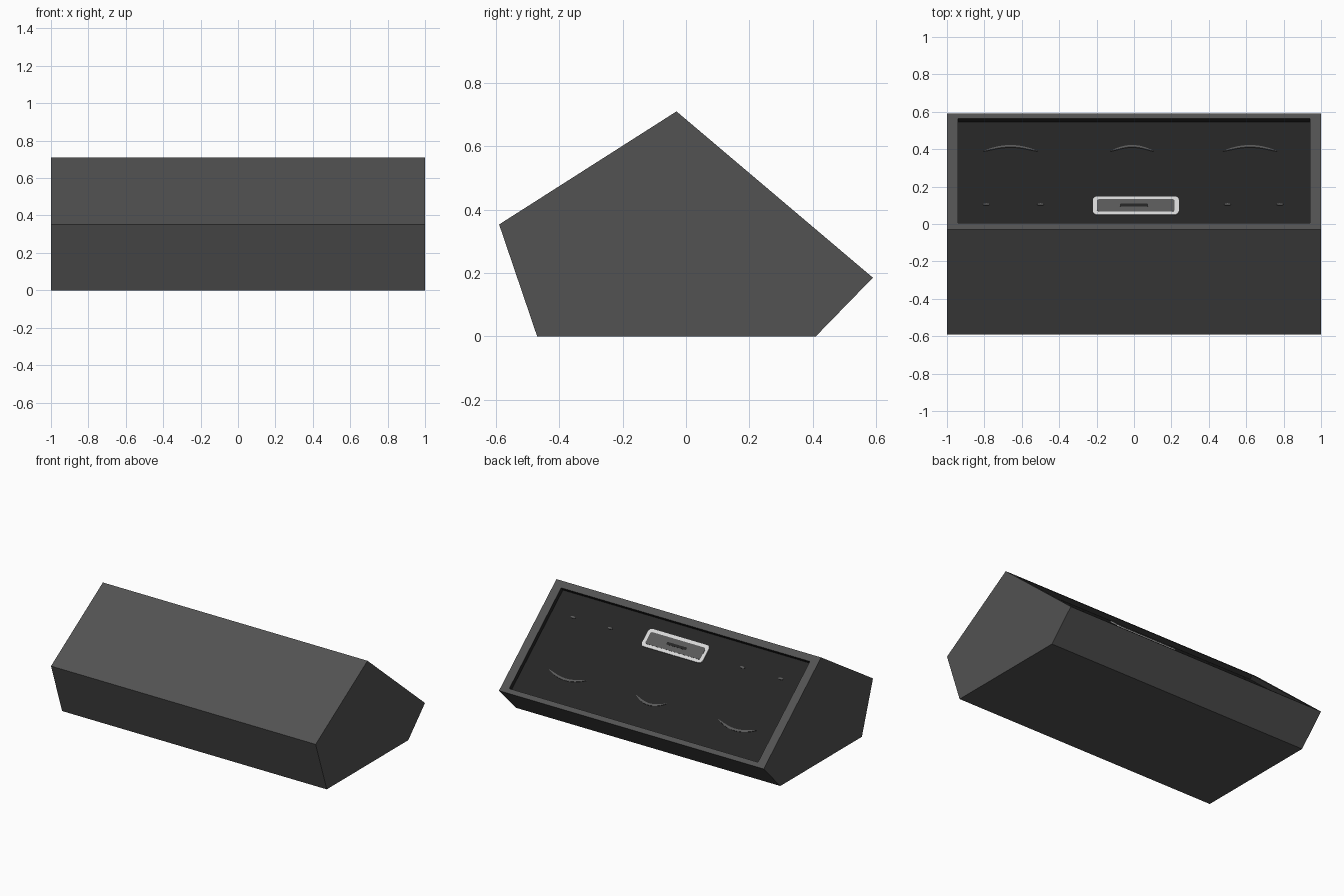
import bpy, bmesh, math
from mathutils import Vector, Matrix

if "Cube" in bpy.data.objects:
    bpy.data.objects.remove(bpy.data.objects["Cube"])


def mat(name, v):
    m = bpy.data.materials.new(name)
    m.diffuse_color = (v, v, v, 1)
    m.use_nodes = True
    m.node_tree.nodes["Principled BSDF"].inputs["Base Color"].default_value = m.diffuse_color
    return m


CASE = mat("case charcoal", 0.085)
GRILLE = mat("grille black", 0.018)
TRIM = mat("trim pale grey", 0.68)
HORN = mat("horn grey", 0.10)

# Frame of the sloped speaker face: x across, s down the slope, n outward
TOP, LOW = Vector((0, -0.03, 0.71)), Vector((0, 0.59, 0.185))
T = (LOW - TOP).normalized()
N = Vector((0, -T.z, T.y))
DEPTH = 0.03


def on_face(x, s, h=0.0):
    return Vector((x, 0, 0)) + TOP + T * s + N * h


def finish(bm, name, *mats):
    bmesh.ops.recalc_face_normals(bm, faces=bm.faces)
    me = bpy.data.meshes.new(name)
    bm.to_mesh(me)
    bm.free()
    for m in mats:
        me.materials.append(m)
    ob = bpy.data.objects.new(name, me)
    bpy.context.collection.objects.link(ob)
    return ob


def plate(name, outline, h0, h1, m):
    """Flat plate on the sloped face from an (x, s) outline."""
    bm = bmesh.new()
    f = bm.faces.new([bm.verts.new(on_face(x, s, h0 - DEPTH)) for x, s in outline])
    r = bmesh.ops.extrude_face_region(bm, geom=[f])
    vs = [e for e in r["geom"] if isinstance(e, bmesh.types.BMVert)]
    bmesh.ops.translate(bm, verts=vs, vec=N * (h1 - h0))
    return finish(bm, name, m)


def rounded(cx, cs, w, h, r, seg=4):
    pts = []
    for k, (sx, sy) in enumerate(((1, 1), (-1, 1), (-1, -1), (1, -1))):
        for i in range(seg + 1):
            a = math.pi / 2 * (k + i / seg)
            pts.append((cx + sx * (w / 2 - r) + r * math.cos(a),
                        cs + sy * (h / 2 - r) + r * math.sin(a)))
    return pts


# Wedge cabinet with a recessed sloped face
bm = bmesh.new()
profile = [(-0.47, 0), (0.41, 0), (0.59, 0.185), (-0.03, 0.71), (-0.59, 0.353)]
side = bm.faces.new([bm.verts.new((-1, y, z)) for y, z in profile])
r = bmesh.ops.extrude_face_region(bm, geom=[side], use_keep_orig=True)
bmesh.ops.translate(bm, vec=(2, 0, 0),
                    verts=[e for e in r["geom"] if isinstance(e, bmesh.types.BMVert)])
bmesh.ops.recalc_face_normals(bm, faces=bm.faces)
slope = max(bm.faces, key=lambda f: f.normal.dot(N))
bmesh.ops.inset_individual(bm, faces=[slope], thickness=0.04)
for v in slope.verts:
    upper = v.co.z > 0.45
    v.co = on_face(math.copysign(0.94, v.co.x), 0.046 if upper else 0.78)
walls = bmesh.ops.inset_individual(bm, faces=[slope], thickness=0.0)["faces"]
for v in slope.verts:
    v.co -= N * DEPTH
for f in walls + [slope]:
    f.material_index = 1
finish(bm, "wedge_cabinet", CASE, GRILLE)

# Horn: pale rounded frame, grey mouth and dark slot
HX, HS = 0.01, 0.19
plate("horn_frame", rounded(HX, HS, 0.46, 0.128, 0.025), 0, 0.006, TRIM)
plate("horn_mouth", rounded(HX, HS, 0.415, 0.085, 0.012), 0.001, 0.0075, HORN)
plate("horn_slot", rounded(HX - 0.01, HS, 0.15, 0.018, 0.004), 0.002, 0.009, GRILLE)

# Lower rims of the three drivers showing as thin crescents
for name, cx, half in (("left", -0.66, 0.145), ("middle", -0.01, 0.115), ("right", 0.62, 0.145)):
    sag, n = 0.042, 12
    us = [-1 + 2 * i / n for i in range(n + 1)]
    outer = [(cx + half * u, 0.615 - sag * u * u) for u in us]
    inner = [(cx + half * u, 0.614 - 0.013 * (1 - u ** 4) - sag * u * u) for u in reversed(us)]
    plate(name + "_driver_rim", outer + inner, 0, 0.004, HORN)

# Small fixing studs beside the horn
for i, x in enumerate((-0.79, -0.5, 0.5, 0.78)):
    pts = [(x + 0.018 * math.cos(a), 0.2 + 0.007 * math.sin(a))
           for a in (k * math.pi / 4 for k in range(8))]
    plate(f"stud_{i + 1}", pts, 0, 0.004, HORN)
